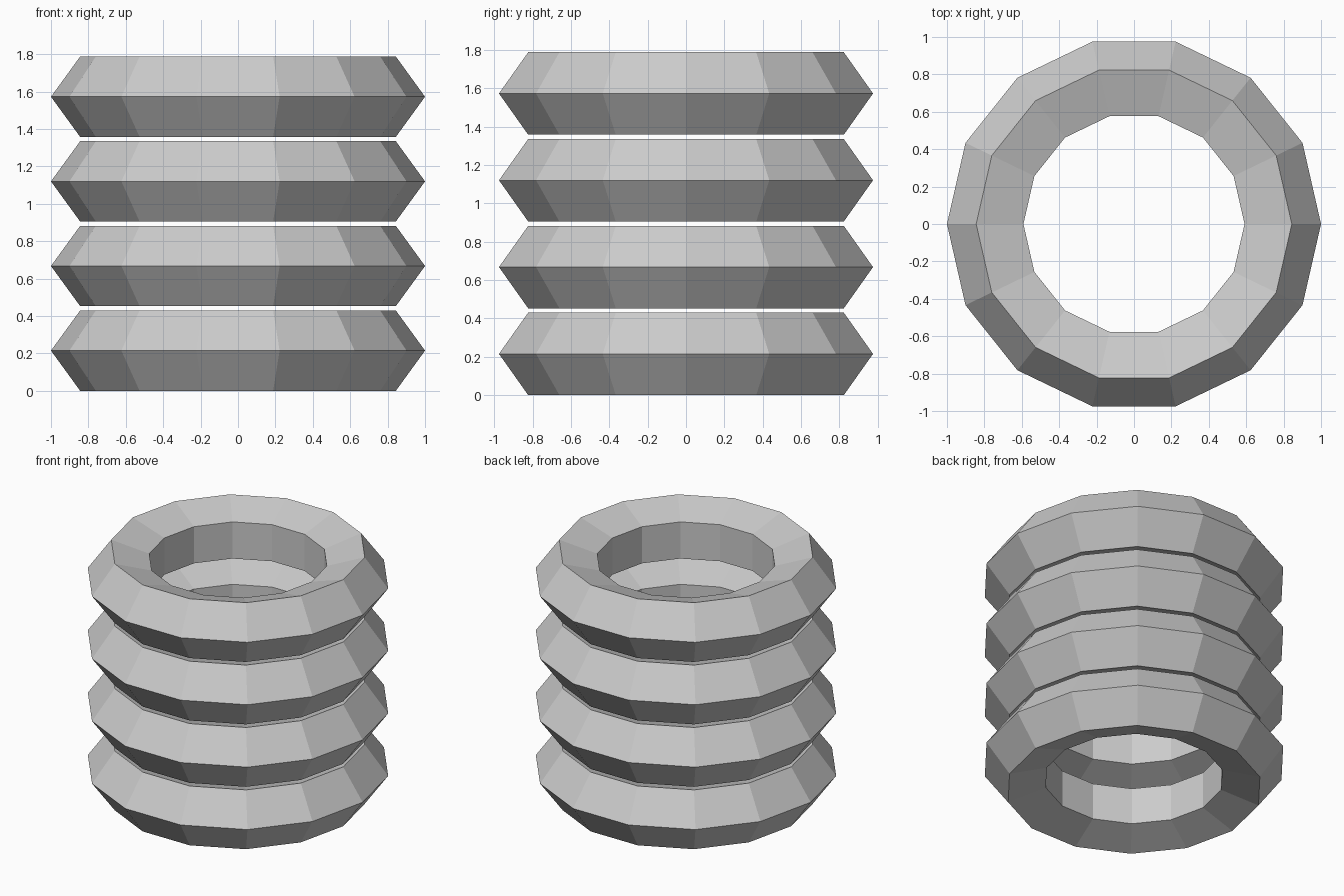
import bpy, math

if "Cube" in bpy.data.objects:
    bpy.data.objects.remove(bpy.data.objects["Cube"])

SIDES = 14      # sides around each ring
SECTION = 5     # sides of the tube section
TUBE = 0.226
MAJOR = 1.0 - TUBE
HALF_H = TUBE * math.sin(math.radians(72))
PITCH = 0.4525

# Stack of four separate low-poly rings
for i in range(4):
    bpy.ops.mesh.primitive_torus_add(
        major_segments=SIDES, minor_segments=SECTION,
        major_radius=MAJOR, minor_radius=TUBE,
        location=(0, 0, HALF_H + i * PITCH))
    ring = bpy.context.object
    ring.name = f"ring_{i + 1}"
    bpy.ops.object.shade_flat()
